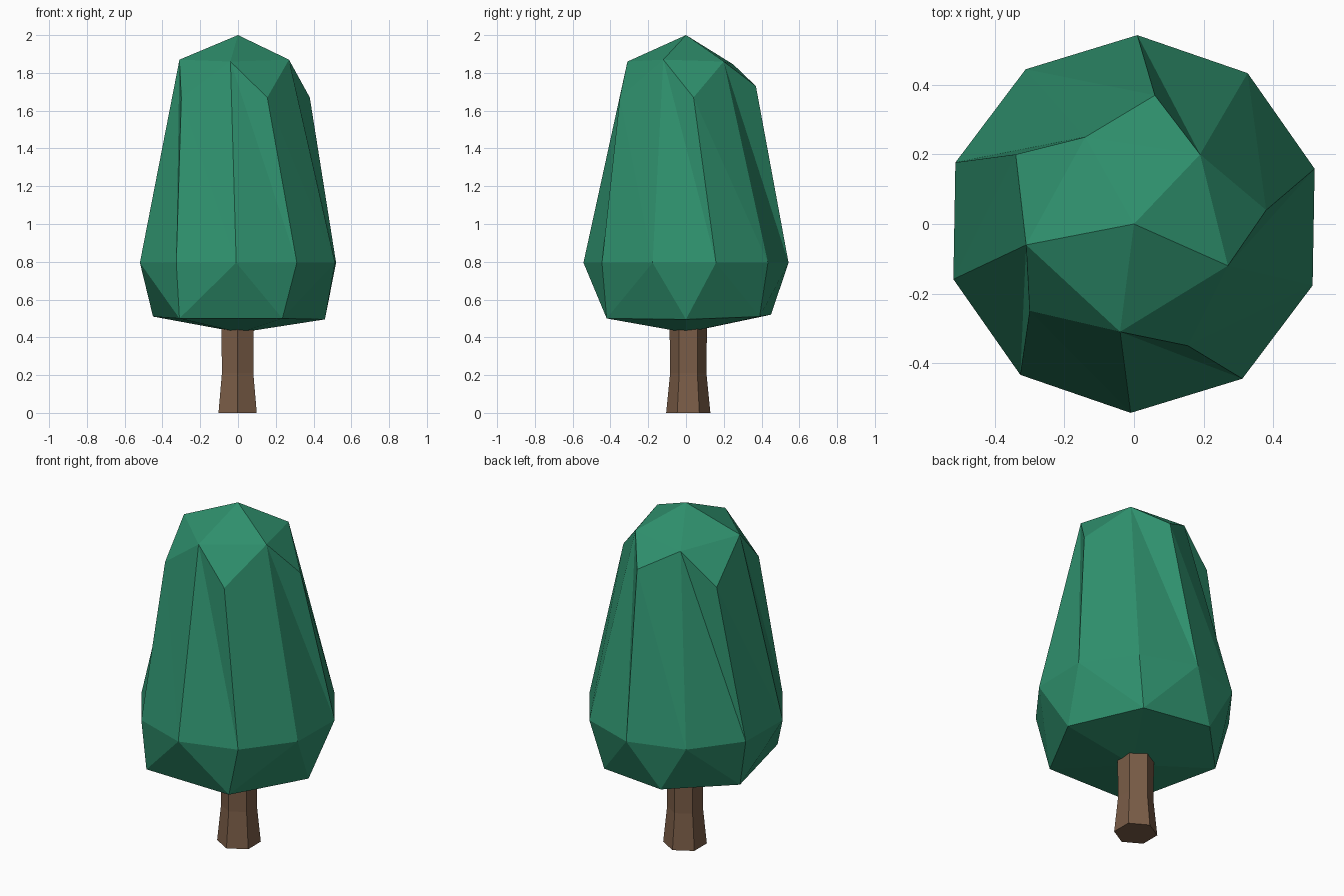
import bpy
import bmesh
from math import cos, sin, radians

default = bpy.data.objects.get("Cube")
if default:
    bpy.data.objects.remove(default, do_unlink=True)


def make_material(name, rgb):
    mat = bpy.data.materials.new(name)
    mat.use_nodes = True
    colour = (*rgb, 1.0)
    mat.diffuse_color = colour
    bsdf = next(n for n in mat.node_tree.nodes if n.type == "BSDF_PRINCIPLED")
    bsdf.inputs["Base Color"].default_value = colour
    bsdf.inputs["Roughness"].default_value = 0.9
    return mat


def finish(bm, name, mat):
    bmesh.ops.recalc_face_normals(bm, faces=bm.faces)
    mesh = bpy.data.meshes.new(name)
    bm.to_mesh(mesh)
    bm.free()
    mesh.materials.append(mat)
    obj = bpy.data.objects.new(name, mesh)
    bpy.context.scene.collection.objects.link(obj)
    return obj


def ring(bm, radius, z, count, start, centre=(0, 0)):
    step = 360 / count
    return [bm.verts.new((centre[0] + radius * cos(radians(start + step * i)),
                          centre[1] + radius * sin(radians(start + step * i)), z))
            for i in range(count)]


leaf_green = make_material("leaf green", (0.028, 0.279, 0.153))
bark_brown = make_material("bark brown", (0.195, 0.109, 0.063))

# Foliage: ten-sided waist, twisted shoulder, faceted cap and six-cornered base
bm = bmesh.new()
waist = ring(bm, 0.543, 0.795, 10, 17)

# Shoulder corners run round the crown, alternating low and high
shoulder = [bm.verts.new(p) for p in (
    (0.38, 0.04, 1.67), (0.19, 0.20, 1.86),
    (0.06, 0.37, 1.73), (-0.14, 0.25, 1.845),
    (-0.34, 0.20, 1.665), (-0.31, -0.06, 1.87),
    (-0.30, -0.25, 1.665), (-0.04, -0.31, 1.86),
    (0.155, -0.35, 1.67), (0.27, -0.12, 1.87))]

# Each side panel folds along the same twisted diagonal
for i in range(10):
    j = (i + 1) % 10
    bm.faces.new((shoulder[i], waist[i], waist[j]))
    bm.faces.new((shoulder[i], waist[j], shoulder[j]))

# Cap: triangles to the tip, with smaller ones down to the low corners
tip = bm.verts.new((0, 0, 2))
for i in range(1, 10, 2):
    high, low, following = (shoulder[(i + k) % 10] for k in range(3))
    bm.faces.new((tip, high, following))
    bm.faces.new((high, low, following))

# Base corners, each with the range of waist corners it fans out to
base_data = (((0.26, 0.39, 0.51), 0, 2), ((-0.15, 0.45, 0.52), 2, 3),
             ((-0.45, 0.14, 0.51), 3, 5), ((-0.31, -0.41, 0.50), 5, 7),
             ((0.235, -0.42, 0.50), 7, 9), ((0.46, 0.0, 0.495), 9, 10))
base = [bm.verts.new(p) for p, first, last in base_data]
underside = bm.verts.new((0.01, 0, 0.425))
for n, (p, first, last) in enumerate(base_data):
    after = base[(n + 1) % len(base)]
    for k in range(first, last):
        bm.faces.new((base[n], waist[k], waist[(k + 1) % 10]))
    bm.faces.new((base[n], waist[last % 10], after))
    bm.faces.new((base[n], after, underside))
finish(bm, "foliage", leaf_green)

# Trunk: six-sided post that flares towards the ground
bm = bmesh.new()
levels = [ring(bm, radius, z, 6, 30, (-0.002, 0.012))
          for radius, z in ((0.117, 0), (0.096, 0.21), (0.099, 0.47))]
for lower, upper in zip(levels, levels[1:]):
    for i in range(6):
        j = (i + 1) % 6
        bm.faces.new((lower[i], lower[j], upper[j], upper[i]))
bm.faces.new(levels[0])
bm.faces.new(levels[-1])
finish(bm, "trunk", bark_brown)
